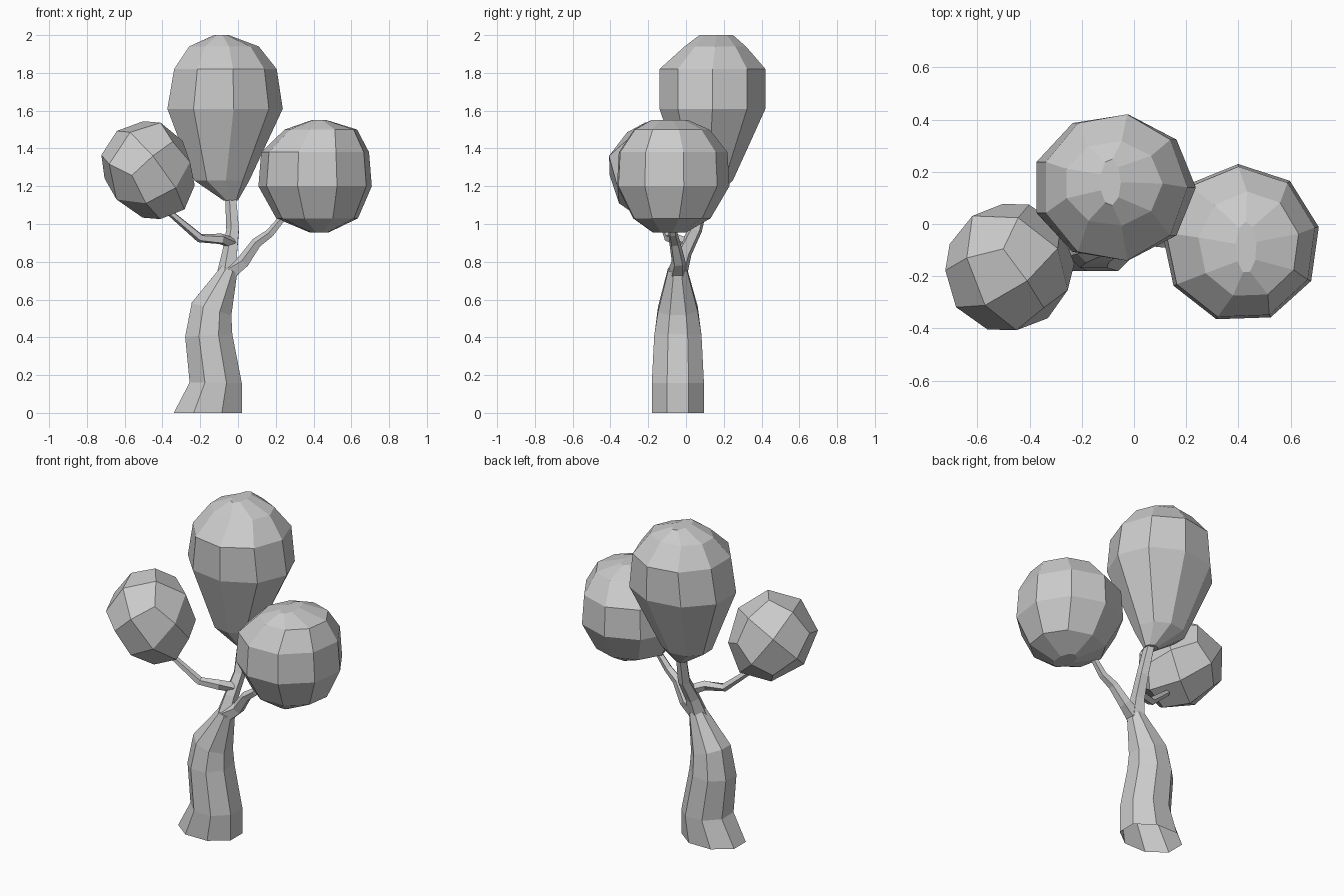
import bpy, bmesh
from math import radians, cos, sin, tau, pi
from mathutils import Vector, Euler

cube = bpy.data.objects.get("Cube")
if cube:
    bpy.data.objects.remove(cube, do_unlink=True)

grey = bpy.data.materials.new("plain_grey")
grey.use_nodes = True
grey.diffuse_color = (0.6, 0.6, 0.6, 1)
grey.node_tree.nodes["Principled BSDF"].inputs["Base Color"].default_value = grey.diffuse_color


def finish(name, bm):
    bmesh.ops.recalc_face_normals(bm, faces=bm.faces)
    mesh = bpy.data.meshes.new(name)
    bm.to_mesh(mesh)
    bm.free()
    mesh.materials.append(grey)
    obj = bpy.data.objects.new(name, mesh)
    bpy.context.collection.objects.link(obj)


def skin(bm, rings):
    for low, high in zip(rings, rings[1:]):
        for k in range(len(low)):
            n = (k + 1) % len(low)
            bm.faces.new((low[k], low[n], high[n], high[k]))
    bm.faces.new(rings[-1])


def limb(name, path, sides):
    """Faceted tube, open at its foot; each path entry is (centre, x radius, y radius)."""
    bm = bmesh.new()
    pts = [Vector(p[0]) for p in path]
    rings = []
    for i, (_, rx, ry) in enumerate(path):
        tangent = pts[min(i + 1, len(pts) - 1)] - pts[max(i - 1, 0)]
        if pts[i].z == 0:
            tangent = Vector((0, 0, 1))
        turn = Vector((0, 0, 1)).rotation_difference(tangent)
        angles = [tau * (k + 0.5) / sides for k in range(sides)]
        grow = 1 / cos(pi / sides)
        rings.append([bm.verts.new(pts[i] + turn @ Vector(
            (rx * grow * cos(a), ry * grow * sin(a), 0))) for a in angles])
    skin(bm, rings)
    finish(name, bm)


def level_foliage(name, path, phase, sides=9):
    """Foliage of level rings, closed at both ends."""
    bm = bmesh.new()
    angles = [tau * k / sides + radians(phase) for k in range(sides)]
    rings = [[bm.verts.new((x + rx * cos(a), y + ry * sin(a), z)) for a in angles]
             for (x, y, z), rx, ry in path]
    skin(bm, rings)
    bm.faces.new(rings[0])
    finish(name, bm)


def ball_foliage(name, centre, size, turn, lean):
    """Ball of 24 quads from a divided cube, its underside leaning to +x."""
    bm = bmesh.new()
    bmesh.ops.create_cube(bm, size=2)
    bmesh.ops.subdivide_edges(bm, edges=bm.edges[:], cuts=1, use_grid_fill=True)
    spin = Euler([radians(a) for a in turn]).to_matrix()
    for v in bm.verts:
        p = spin @ v.co.normalized()
        p = Vector([a * b for a, b in zip(p, size)])
        p.x -= lean * min(p.z, 0)
        v.co = p + Vector(centre)
    finish(name, bm)


# Bent trunk with a flared foot
limb("trunk", [((-0.16, -0.043, 0), 0.18, 0.138),
               ((-0.118, -0.043, 0.16), 0.138, 0.138),
               ((-0.155, -0.043, 0.41), 0.125, 0.125),
               ((-0.14, -0.043, 0.55), 0.11, 0.105),
               ((-0.045, -0.045, 0.76), 0.045, 0.05)], 8)

# Three branches
limb("middle_branch", [((-0.055, -0.045, 0.74), 0.045, 0.045),
                       ((-0.04, -0.01, 0.85), 0.035, 0.035),
                       ((-0.025, 0.05, 0.97), 0.03, 0.03),
                       ((-0.04, 0.11, 1.2), 0.024, 0.024)], 5)
limb("left_branch", [((-0.04, -0.045, 0.75), 0.04, 0.04),
                     ((0.03, -0.04, 0.8), 0.03, 0.03),
                     ((0.1, -0.06, 0.9), 0.024, 0.024),
                     ((0.17, -0.07, 0.95), 0.02, 0.02),
                     ((0.26, -0.07, 1.06), 0.015, 0.015)], 5)
limb("right_branch", [((-0.035, 0.0, 0.9), 0.025, 0.025),
                      ((-0.09, -0.06, 0.92), 0.024, 0.024),
                      ((-0.2, -0.09, 0.925), 0.02, 0.02),
                      ((-0.36, -0.14, 1.06), 0.014, 0.014)], 5)

# Foliage masses
level_foliage("middle_foliage", [((-0.04, 0.1, 1.125), 0.04, 0.04),
                                 ((-0.09, 0.12, 1.23), 0.15, 0.13),
                                 ((-0.078, 0.14, 1.61), 0.315, 0.285),
                                 ((-0.075, 0.14, 1.82), 0.28, 0.285),
                                 ((-0.08, 0.155, 1.94), 0.19, 0.165),
                                 ((-0.09, 0.16, 2.0), 0.04, 0.09)], 0)
level_foliage("left_foliage", [((0.43, -0.09, 0.955), 0.05, 0.09),
                               ((0.42, -0.08, 1.03), 0.22, 0.21),
                               ((0.41, -0.075, 1.2), 0.305, 0.305),
                               ((0.41, -0.075, 1.38), 0.29, 0.295),
                               ((0.44, -0.08, 1.5), 0.195, 0.205),
                               ((0.43, -0.09, 1.55), 0.04, 0.1)], 12)
ball_foliage("right_foliage", (-0.485, -0.165, 1.285), (0.25, 0.255, 0.27), (25, -35, 20), 0.22)
